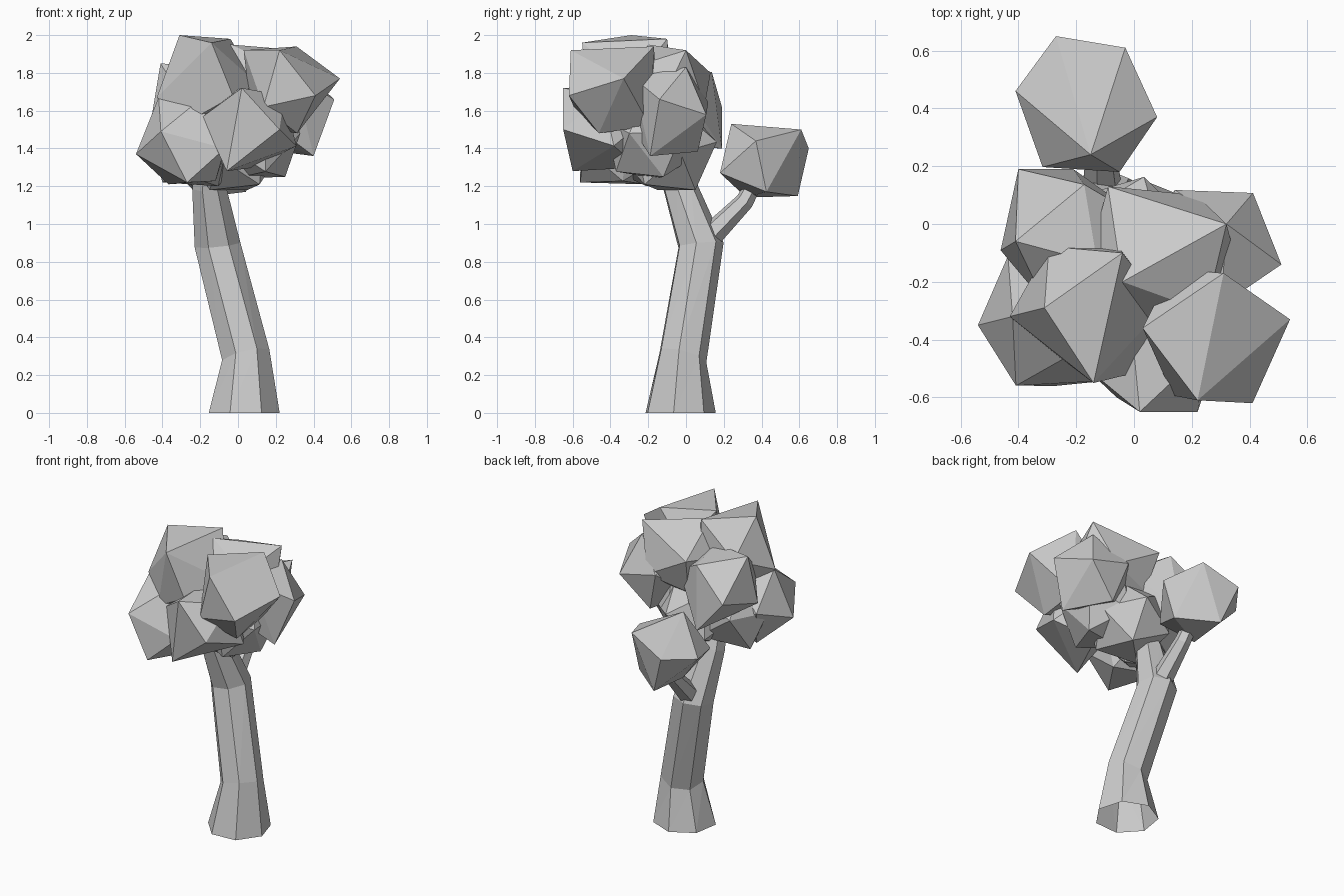
import bpy, bmesh, math
from mathutils import Vector, Matrix

if "Cube" in bpy.data.objects:
    bpy.data.objects.remove(bpy.data.objects["Cube"])


def finish(name, bm):
    bmesh.ops.recalc_face_normals(bm, faces=bm.faces[:])
    mesh = bpy.data.meshes.new(name)
    bm.to_mesh(mesh)
    bm.free()
    ob = bpy.data.objects.new(name, mesh)
    bpy.context.collection.objects.link(ob)
    return ob


def frame(a, b):
    # orthonormal frame from a main direction and a second one
    a = a.normalized()
    c = a.cross(b).normalized()
    return Matrix((a, c.cross(a), c)).transposed()


def clump(name, centre, *corners, radius=0.265, flat=0.22):
    # faceted ball aligned to two corners; the given corners replace nearby ball corners
    centre = Vector(centre)
    known = [Vector(c) - centre for c in corners]
    ball = bmesh.new()
    bmesh.ops.create_icosphere(ball, subdivisions=1, radius=radius)
    ball.verts.ensure_lookup_table()
    v = ball.verts[0]
    n = v.link_edges[0].other_vert(v)
    rot = frame(known[0], known[1]) @ frame(v.co, n.co).transposed()
    filler = [rot @ w.co for w in ball.verts]
    ball.free()
    filler = [p for p in filler if min(p.angle(k) for k in known) > math.radians(48)]
    for p in filler:
        p.z = max(-flat, min(flat, p.z))
    bm = bmesh.new()
    for p in known + filler:
        bm.verts.new(p + centre)
    hull = bmesh.ops.convex_hull(bm, input=bm.verts[:])
    inside = [g for g in hull["geom_interior"] if isinstance(g, bmesh.types.BMVert)]
    bmesh.ops.delete(bm, geom=inside, context='VERTS')
    return finish(name, bm)


def limb(name, rings, sides, phase):
    # open-bottomed tapered tube; each ring is centre, radius and tilt normal
    bm = bmesh.new()
    loops = []
    for centre, r, normal in rings:
        q = Vector((0, 0, 1)).rotation_difference(Vector(normal))
        loop = []
        for i in range(sides):
            a = phase + i * math.tau / sides
            loop.append(bm.verts.new(Vector(centre) + q @ Vector((r * math.cos(a), r * math.sin(a), 0))))
        loops.append(loop)
    for lo, hi in zip(loops, loops[1:]):
        for i in range(sides):
            j = (i + 1) % sides
            bm.faces.new((lo[i], lo[j], hi[j]))
            bm.faces.new((lo[i], hi[j], hi[i]))
    return finish(name, bm)


# Leaning trunk and side branch
limb("trunk", [
    ((0.03, -0.035, 0), 0.193, (0, 0, 1)),
    ((0.04, -0.02, 0.30), 0.132, (-0.25, 0.25, 1)),
    ((-0.11, 0.075, 0.89), 0.125, (-0.1, -0.1, 1)),
    ((-0.155, -0.035, 1.20), 0.092, (-0.1, -0.3, 1)),
    ((-0.15, -0.11, 1.40), 0.07, (0, -0.3, 1)),
], 7, math.radians(-112))
limb("branch", [
    ((-0.11, 0.13, 0.94), 0.068, (0, 0.5, 0.8)),
    ((-0.12, 0.31, 1.12), 0.05, (0, 0.6, 0.8)),
    ((-0.14, 0.38, 1.25), 0.04, (0, 0.5, 0.9)),
], 6, 0.3)

# Foliage clumps
clump("side_leaves", (-0.16, 0.41, 1.34), (0.08, 0.37, 1.44), (-0.05, 0.18, 1.27),
      (-0.15, 0.24, 1.53), (-0.03, 0.61, 1.50), (-0.27, 0.65, 1.40), (-0.41, 0.46, 1.37), flat=0.20)
clump("front_left_leaves", (-0.29, -0.33, 1.43), (-0.54, -0.35, 1.37), (-0.42, -0.32, 1.67),
      (-0.27, -0.56, 1.22), (-0.07, -0.54, 1.40))
clump("front_leaves", (0.06, -0.43, 1.49), (0.02, -0.65, 1.72), (0.22, -0.65, 1.50), (-0.06, -0.60, 1.28))
clump("top_left_leaves", (-0.16, -0.30, 1.73), (-0.31, -0.29, 2.0), (-0.04, -0.10, 1.98),
      (-0.14, -0.55, 1.96), (-0.43, -0.32, 1.67))
clump("top_right_leaves", (0.27, -0.38, 1.70), (0.22, -0.61, 1.92), (0.41, -0.62, 1.68),
      (0.31, -0.17, 1.94), (0.54, -0.33, 1.77), (0.03, -0.36, 1.92))
clump("top_back_leaves", (0.10, -0.13, 1.69), (0.32, 0.0, 1.92), (-0.09, 0.13, 1.80), (-0.04, -0.20, 1.95))
clump("back_right_leaves", (0.26, -0.11, 1.58), (0.51, -0.14, 1.66), (0.32, 0.0, 1.83), (0.40, -0.19, 1.36))
clump("back_left_leaves", (-0.21, -0.04, 1.61), (-0.40, 0.19, 1.62), (-0.41, -0.06, 1.85), (-0.21, 0.19, 1.40))
clump("low_left_leaves", (-0.21, -0.17, 1.42), (-0.46, -0.20, 1.44), (-0.40, -0.10, 1.22))
clump("low_right_leaves", (0.12, -0.18, 1.46), (0.25, -0.12, 1.25), (0.33, -0.30, 1.48))
clump("low_back_leaves", (-0.03, -0.09, 1.39), (0.05, 0.05, 1.18), (-0.15, -0.15, 1.18))
